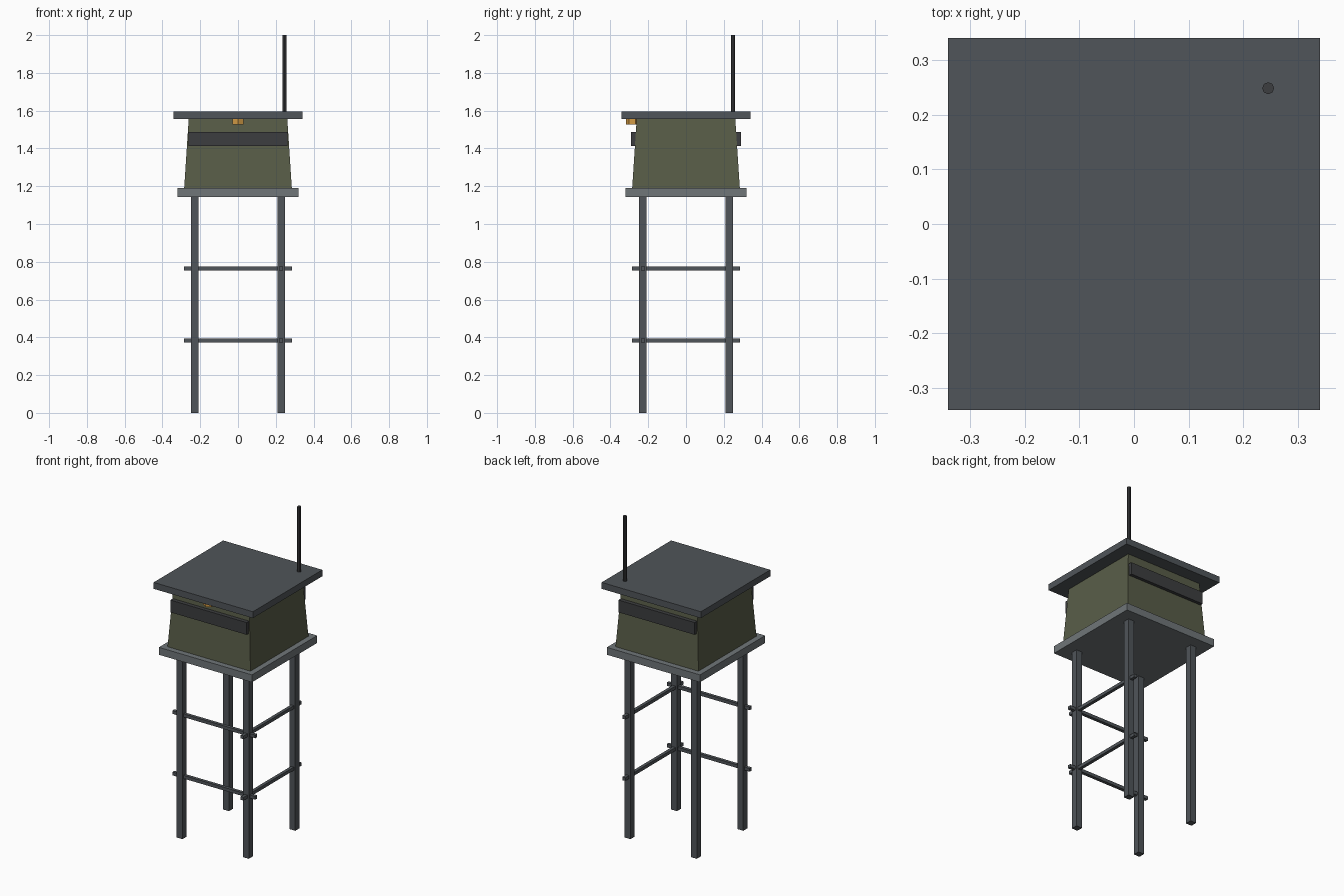
import bpy, bmesh

if "Cube" in bpy.data.objects:
    bpy.data.objects.remove(bpy.data.objects["Cube"])


def material(name, rgb):
    m = bpy.data.materials.new(name)
    m.diffuse_color = (*rgb, 1)
    m.use_nodes = True
    m.node_tree.nodes["Principled BSDF"].inputs["Base Color"].default_value = m.diffuse_color
    return m


STEEL = material("steel", (0.08, 0.09, 0.10))
DECK = material("deck_grey", (0.16, 0.18, 0.19))
OLIVE = material("olive", (0.10, 0.11, 0.065))
DARK = material("dark", (0.045, 0.047, 0.05))
AMBER = material("amber", (0.65, 0.33, 0.06))


def finish(name, bm, mat):
    me = bpy.data.meshes.new(name)
    bm.to_mesh(me)
    bm.free()
    me.materials.append(mat)
    ob = bpy.data.objects.new(name, me)
    bpy.context.collection.objects.link(ob)
    return ob


def box(name, centre, size, mat, taper=1.0):
    bm = bmesh.new()
    bmesh.ops.create_cube(bm, size=1)
    for v in bm.verts:
        k = taper if v.co.z > 0 else 1.0
        v.co = [c + p * s * f for c, p, s, f in zip(centre, v.co, size, (k, k, 1))]
    return finish(name, bm, mat)


def cylinder(name, x, y, z0, z1, r, sides, mat, turn=0.0):
    bm = bmesh.new()
    bmesh.ops.create_cone(bm, cap_ends=True, segments=sides, radius1=r, radius2=r, depth=z1 - z0)
    bmesh.ops.translate(bm, verts=bm.verts, vec=(x, y, (z0 + z1) / 2))
    return finish(name, bm, mat)


LEG = 0.228

# Four square legs
for sx, side in ((-1, "left"), (1, "right")):
    for sy, end in ((-1, "front"), (1, "back")):
        box(f"{end}_{side}_leg", (sx * LEG, sy * LEG, 0.575), (0.04, 0.04, 1.15), STEEL)

# Two levels of braces, on the front and right sides only
for level, z in (("lower", 0.383), ("upper", 0.765)):
    box(f"{level}_front_brace", (0, -LEG, z), (0.57, 0.02, 0.02), STEEL)
    box(f"{level}_right_brace", (LEG, 0, z), (0.02, 0.57, 0.02), STEEL)

# Platform, tapered cabin and flat roof
box("platform", (0, 0, 1.167), (0.64, 0.64, 0.046), DECK)
box("cabin", (0, 0, 1.374), (0.57, 0.57, 0.37), OLIVE, taper=0.915)
box("roof", (0, 0, 1.576), (0.682, 0.682, 0.04), STEEL)

# Viewing slits on front and back
for sy, end in ((-1, "front"), (1, "back")):
    box(f"{end}_window_slit", (0, sy * 0.275, 1.45), (0.524, 0.03, 0.076), DARK)

# Hexagonal lamp under the front eave
cylinder("lamp", 0, -0.284, 1.527, 1.557, 0.034, 6, AMBER)

# Antenna on the back right corner
cylinder("antenna", 0.246, 0.249, 1.58, 2.0, 0.011, 8, DARK)
